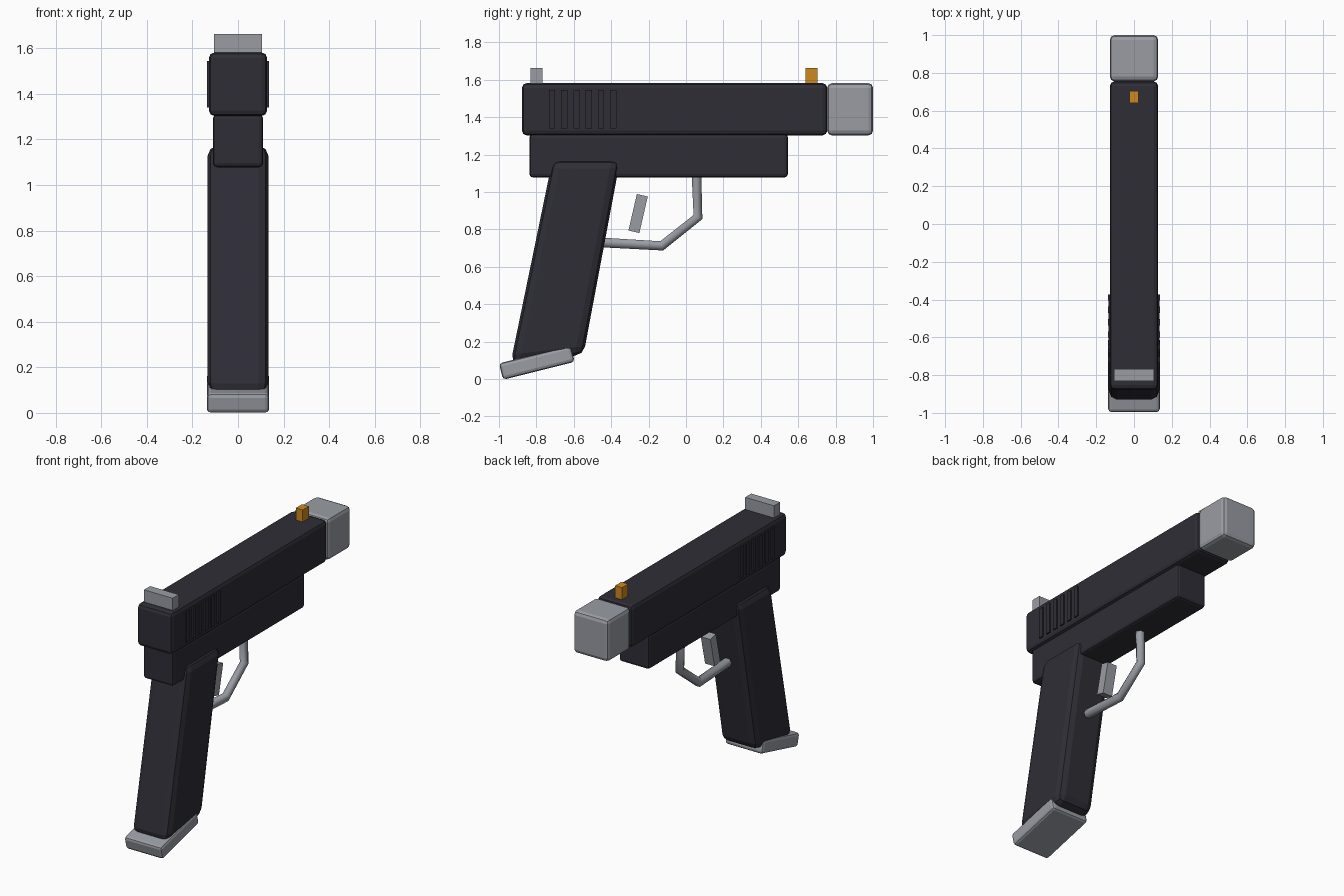
import bpy, bmesh, math
from mathutils import Vector

if "Cube" in bpy.data.objects:
    bpy.data.objects.remove(bpy.data.objects["Cube"])


def material(name, rgb):
    m = bpy.data.materials.new(name)
    m.diffuse_color = (*rgb, 1)
    m.use_nodes = True
    m.node_tree.nodes["Principled BSDF"].inputs["Base Color"].default_value = m.diffuse_color
    return m


DARK = material("dark charcoal", (0.028, 0.027, 0.037))
GREY = material("steel grey", (0.32, 0.335, 0.37))
ORANGE = material("sight orange", (0.62, 0.25, 0.015))


def add(name, bm, mat, bevel=0, segments=2):
    bmesh.ops.recalc_face_normals(bm, faces=bm.faces)
    me = bpy.data.meshes.new(name)
    bm.to_mesh(me)
    bm.free()
    ob = bpy.data.objects.new(name, me)
    bpy.context.collection.objects.link(ob)
    me.materials.append(mat)
    if bevel:
        mod = ob.modifiers.new("bevel", 'BEVEL')
        mod.width, mod.segments = bevel, segments
        mod.limit_method = 'NONE'
    return ob


def box(name, x, y, z, mat, bevel=0, tilt=0):
    """Box centred on x = 0 with half width x, and (min, max) ranges in y and z."""
    bm = bmesh.new()
    bmesh.ops.create_cube(bm, size=1)
    bmesh.ops.scale(bm, verts=bm.verts, vec=(2 * x, y[1] - y[0], z[1] - z[0]))
    ob = add(name, bm, mat, bevel)
    ob.location = (0, (y[0] + y[1]) / 2, (z[0] + z[1]) / 2)
    ob.rotation_euler.x = math.radians(tilt)
    return ob


# Slide, muzzle block and frame
box("slide", 0.128, (-0.877, 0.755), (1.303, 1.582), DARK, 0.025)
box("muzzle_block", 0.128, (0.755, 1.0), (1.303, 1.582), GREY, 0.025)
box("frame", 0.11, (-0.837, 0.545), (1.078, 1.31), DARK, 0.018)

# Slide serrations on both sides
for i in range(6):
    y = -0.717 + i * 0.0657
    box(f"serration_{i + 1}", 0.137, (y - 0.0165, y + 0.0165), (1.34, 1.545), DARK)

# Sights
box("front_sight", 0.025, (0.64, 0.704), (1.56, 1.662), ORANGE)
box("rear_sight", 0.105, (-0.832, -0.768), (1.56, 1.662), GREY)

# Slanted grip from a side profile
bm = bmesh.new()
profile = [(-0.938, 0.085), (-0.548, 0.13), (-0.352, 1.172), (-0.714, 1.172)]
face = bm.faces.new([bm.verts.new((-0.134, y, z)) for y, z in profile])
side = bmesh.ops.extrude_face_region(bm, geom=[face])
bmesh.ops.translate(bm, vec=(0.268, 0, 0),
                    verts=[g for g in side["geom"] if isinstance(g, bmesh.types.BMVert)])
add("grip", bm, DARK, 0.045)

# Tilted base plate and trigger
box("base_plate", 0.137, (-0.995, -0.6), (0.043, 0.133), GREY, 0.018, tilt=14)
box("trigger", 0.035, (-0.286, -0.226), (0.785, 0.985), GREY, 0, tilt=-13)

# Trigger guard as a bent six-sided bar
path = [(-0.5, 0.733), (-0.13, 0.712), (0.064, 0.866), (0.055, 1.12)]
curve = bpy.data.curves.new("trigger_guard", 'CURVE')
curve.dimensions = '3D'
curve.bevel_depth = 0.03
curve.bevel_resolution = 1
curve.use_fill_caps = True
spline = curve.splines.new('POLY')
spline.points.add(len(path) - 1)
for p, (y, z) in zip(spline.points, path):
    p.co = (0, y, z, 1)
curve.materials.append(GREY)
guard = bpy.data.objects.new("trigger_guard", curve)
bpy.context.collection.objects.link(guard)
